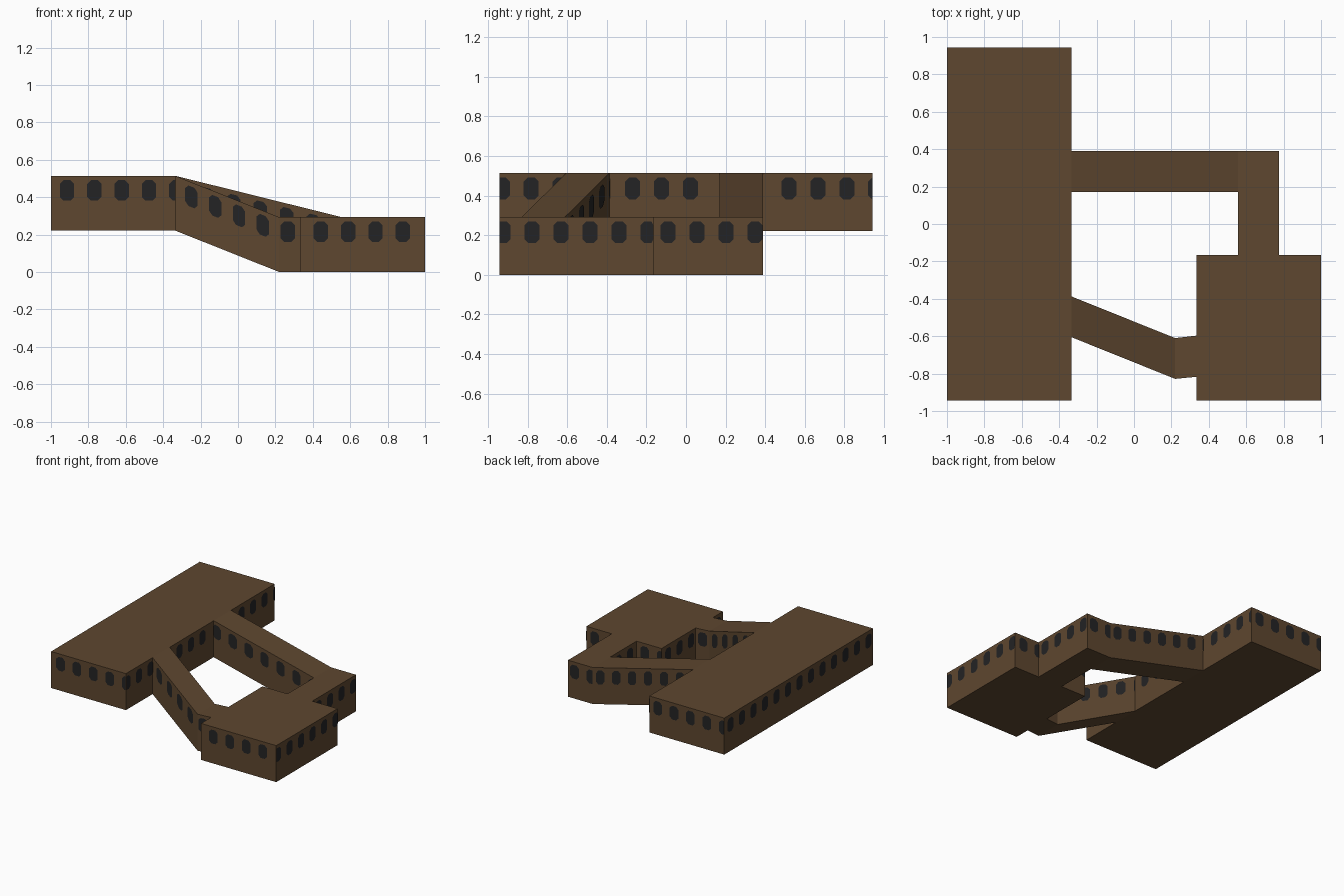
import bpy, math
from mathutils import Vector

if "Cube" in bpy.data.objects:
    bpy.data.objects.remove(bpy.data.objects["Cube"])

H = 0.293          # storey height
STEP = 0.146       # window spacing
WIN_W, WIN_H, WIN_Z = 0.076, 0.11, 0.215


def material(name, rgb):
    m = bpy.data.materials.new(name)
    m.diffuse_color = (*rgb, 1)
    m.use_nodes = True
    m.node_tree.nodes["Principled BSDF"].inputs["Base Color"].default_value = m.diffuse_color
    return m


brown = material("brown wall", (0.112, 0.063, 0.029))
dark = material("dark window", (0.017, 0.017, 0.018))


def make(name, verts, faces, mat):
    me = bpy.data.meshes.new(name)
    me.from_pydata([tuple(v) for v in verts], [], faces)
    me.materials.append(mat)
    me.update()
    ob = bpy.data.objects.new(name, me)
    bpy.context.collection.objects.link(ob)
    return ob


def block(name, x0, x1, y0, y1, z):
    bpy.ops.mesh.primitive_cube_add(size=1, location=((x0+x1)/2, (y0+y1)/2, z+H/2))
    ob = bpy.context.object
    ob.name = name
    ob.scale = (x1-x0, y1-y0, H)
    ob.data.materials.append(brown)


def corridor(name, sections):
    """Box tunnel swept through (right point, left point, base height) sections."""
    verts, faces = [], []
    for r, l, z in sections:
        verts += [(*r, z), (*l, z), (*l, z+H), (*r, z+H)]
    for i in range(len(sections)-1):
        a, b = 4*i, 4*i+4
        for j in range(4):
            k = (j+1) % 4
            ring = [a+j, a+k, b+k, b+j]
            keep = []
            for v in ring:                      # drop repeated corners at the bend
                if verts[v] not in [verts[u] for u in keep]:
                    keep.append(v)
            if len(keep) > 2:
                faces.append(keep[::-1])
    make(name, verts, faces, brown)


def windows(name, p0, p1, start, most=99):
    """Row of rounded window plates along a wall; outside is to the right of p0 -> p1."""
    p0, p1 = Vector(p0), Vector(p1)
    d = p1 - p0
    length = d.length
    out = Vector((d.y, -d.x, 0)).normalized() * 0.003
    w, h, c = WIN_W/2, WIN_H/2, 0.02
    shape = [(-w, -h+c), (-w+c, -h), (w-c, -h), (w, -h+c),
             (w, h-c), (w-c, h), (-w+c, h), (-w, h-c)]
    verts, faces, s, n = [], [], start, 0
    while s - w < length - 0.008 and n < most:
        faces.append(list(range(len(verts), len(verts)+8)))
        for u, v in shape:                      # windows are cut off at wall ends
            t = min(max(s+u, 0.0), length) / length
            verts.append(p0 + d*t + out + Vector((0, 0, WIN_Z+v)))
        s += STEP
        n += 1
    make(name, verts, faces, dark)


# Main wings
UP = 0.221
block("upper_wing", -1, -0.335, -0.943, 0.943, UP)
block("lower_wing", 0.333, 1, -0.943, -0.165, 0)

# Connecting corridors
corridor("back_corridor", [
    ((-0.335, 0.17), (-0.335, 0.39), UP),
    ((0.555, 0.17), (0.555, 0.39), 0),
    ((0.555, 0.17), (0.775, 0.39), 0),
    ((0.555, -0.165), (0.775, -0.165), 0)])
corridor("front_corridor", [
    ((-0.335, -0.605), (-0.335, -0.387), UP),
    ((0.22, -0.828), (0.22, -0.61), 0),
    ((0.333, -0.817), (0.333, -0.597), 0)])

# Window rows: wall start, wall end, first window offset
rows = {
    "upper_front": ((-1, -0.943, UP), (-0.335, -0.943, UP), 0.086),
    "upper_east_a": ((-0.335, -0.943, UP), (-0.335, -0.605, UP), 0.015),
    "upper_east_b": ((-0.335, -0.387, UP), (-0.335, 0.17, UP), 0.117, 3),
    "upper_east_c": ((-0.335, 0.39, UP), (-0.335, 0.943, UP), 0.13),
    "upper_back": ((-0.335, 0.943, UP), (-1, 0.943, UP), 0.075),
    "upper_west": ((-1, 0.943, UP), (-1, -0.943, UP), 0.075),
    "lower_front": ((0.333, -0.943, 0), (1, -0.943, 0), 0.11, 4),
    "lower_east": ((1, -0.943, 0), (1, -0.165, 0), 0.02),
    "lower_back_a": ((1, -0.165, 0), (0.775, -0.165, 0), 0.075),
    "lower_back_b": ((0.555, -0.165, 0), (0.333, -0.165, 0), 0.075),
    "lower_west_a": ((0.333, -0.165, 0), (0.333, -0.597, 0), 0.08),
    "lower_west_b": ((0.333, -0.817, 0), (0.333, -0.943, 0), 0.06, 1),
    "back_corridor_east": ((0.775, -0.165, 0), (0.775, 0.39, 0), 0.075),
    "back_corridor_end": ((0.775, 0.39, 0), (0.555, 0.39, 0), 0.06),
    "back_corridor_outer": ((0.555, 0.39, 0), (-0.335, 0.39, UP), 0.07),
    "back_corridor_inner": ((-0.335, 0.17, UP), (0.555, 0.17, 0), 0.03),
    "back_corridor_west": ((0.555, 0.17, 0), (0.555, -0.165, 0), 0.1),
    "front_corridor_outer": ((-0.335, -0.605, UP), (0.22, -0.828, 0), 0.1, 4),
    "front_corridor_link_outer": ((0.22, -0.828, 0), (0.333, -0.817, 0), 0.046, 1),
    "front_corridor_link_inner": ((0.333, -0.597, 0), (0.22, -0.61, 0), 0.06, 1),
    "front_corridor_inner": ((0.22, -0.61, 0), (-0.335, -0.387, UP), 0.08),
}
for name, args in rows.items():
    windows(name + "_windows", *args)
